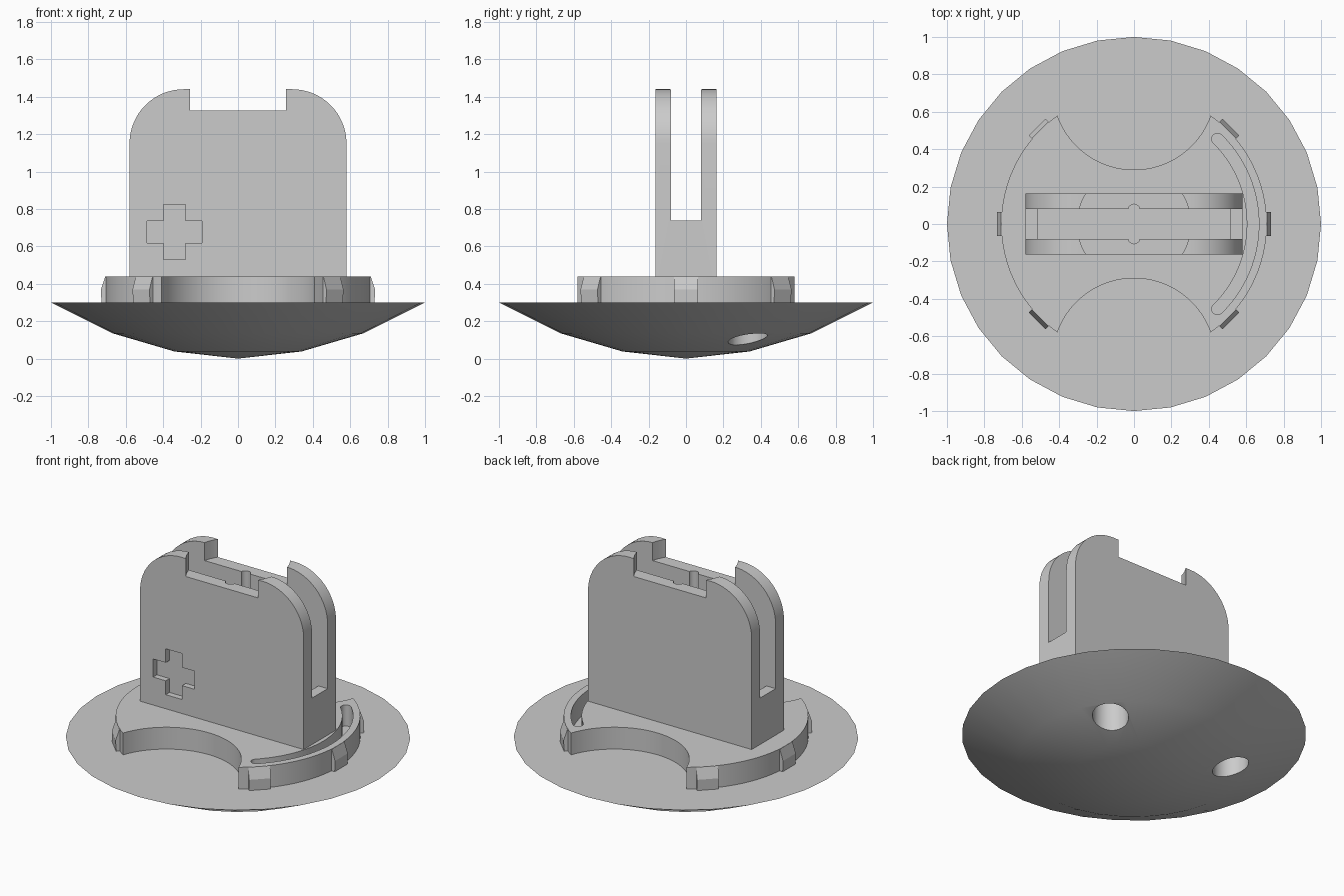
import bpy, bmesh, math
from mathutils import Matrix

if "Cube" in bpy.data.objects:
    bpy.data.objects.remove(bpy.data.objects["Cube"])

grey = bpy.data.materials.new("mid_grey")
grey.diffuse_color = (0.6, 0.6, 0.6, 1)
grey.use_nodes = True
grey.node_tree.nodes["Principled BSDF"].inputs["Base Color"].default_value = grey.diffuse_color


def arc(cx, cy, r, a0, a1, n):
    """Points along an arc, angles in degrees."""
    return [(cx + r * math.cos(math.radians(a0 + (a1 - a0) * i / n)),
             cy + r * math.sin(math.radians(a0 + (a1 - a0) * i / n))) for i in range(n + 1)]


def rect(x0, x1, y0, y1):
    return [(x0, y0), (x1, y0), (x1, y1), (x0, y1)]


def finish(name, bm):
    bmesh.ops.recalc_face_normals(bm, faces=bm.faces)
    mesh = bpy.data.meshes.new(name)
    bm.to_mesh(mesh)
    bm.free()
    obj = bpy.data.objects.new(name, mesh)
    bpy.context.collection.objects.link(obj)
    mesh.materials.append(grey)
    return obj


def prism(name, pts, lo, hi, upright=False, spin=0):
    """Extrude an outline along z, or along y when the outline is upright (x, z)."""
    bm = bmesh.new()
    place = (lambda a, b, t: (a, t, b)) if upright else (lambda a, b, t: (a, b, t))
    face = bm.faces.new([bm.verts.new(place(a, b, lo)) for a, b in pts])
    new = bmesh.ops.extrude_face_region(bm, geom=[face])["geom"]
    step = place(0, 0, hi - lo)
    bmesh.ops.translate(bm, vec=step, verts=[v for v in new if isinstance(v, bmesh.types.BMVert)])
    bm.transform(Matrix.Rotation(spin, 4, 'Z'))
    return finish(name, bm)


def cut(obj, *cutters):
    bpy.context.view_layer.objects.active = obj
    for c in cutters:
        m = obj.modifiers.new("cut", 'BOOLEAN')
        m.object, m.operation, m.solver = c, 'DIFFERENCE', 'EXACT'
        bpy.ops.object.modifier_apply(modifier=m.name)
        bpy.data.objects.remove(c)


def smooth(obj):
    bpy.ops.object.select_all(action='DESELECT')
    obj.select_set(True)
    bpy.context.view_layer.objects.active = obj
    bpy.ops.object.shade_smooth_by_angle(angle=math.radians(30))


# Shallow dish base: rings of 32 sides over a low centre point
bm = bmesh.new()
rings = [[bm.verts.new((x, y, z)) for x, y in arc(0, 0, r, 0, 360, 32)[:-1]]
         for r, z in ((0.34, 0.038), (0.67, 0.135), (1.0, 0.3))]
tip = bm.verts.new((0, 0, 0))
for i in range(32):
    j = (i + 1) % 32
    bm.faces.new((tip, rings[0][j], rings[0][i]))
    for a, b in zip(rings, rings[1:]):
        bm.faces.new((a[i], a[j], b[j], b[i]))
bm.faces.new(rings[-1])
dish = finish("dish_base", bm)

# Two round blind holes in the underside
cut(dish, *[prism("hole_cutter", arc(s * 0.455, 0.33, 0.105, 0, 360, 32)[:-1], -0.1, 0.26)
            for s in (-1, 1)])
smooth(dish)

# Locking plate with a concave bite at front and back
edge = math.degrees(math.atan2(0.58, 0.41))
bite_y, bite_r = 0.725, 0.435
half = math.degrees(math.asin(0.41 / bite_r))
outline = (arc(0, 0, 0.71, -edge, edge, 32)
           + arc(0, bite_y, bite_r, -90 + half, -90 - half, 32)[1:-1]
           + arc(0, 0, 0.71, 180 - edge, 180 + edge, 32)
           + arc(0, -bite_y, bite_r, 90 + half, 90 - half, 32)[1:-1])
plate = prism("locking_plate", outline, 0.298, 0.44)

# Curved round-ended grooves in the plate
for side in (0, 180):
    r, w, a = 0.637, 0.031, 45.5
    ex, ey = r * math.cos(math.radians(a)), r * math.sin(math.radians(a))
    groove = (arc(0, 0, r + w, -a, a, 28) + arc(ex, ey, w, a, a + 180, 8)[1:-1]
              + arc(0, 0, r - w, a, -a, 28) + arc(ex, -ey, w, 180 - a, 360 - a, 8)[1:-1])
    cut(plate, prism("groove_cutter", groove, 0.305, 0.6, spin=math.radians(side)))
smooth(plate)

# Six chamfered grip tabs around the plate
tab = [(0.68, 0.298), (0.73, 0.298), (0.733, 0.37), (0.71, 0.438), (0.68, 0.438)]
for k, ang in enumerate((-45, 0, 45, 135, 180, 225)):
    prism(f"grip_tab_{k + 1}", tab, -0.064, 0.064, upright=True, spin=math.radians(ang))

# Upright block with rounded shoulders
body = [(-0.58, 0.298), (0.58, 0.298)] + arc(0.29, 1.15, 0.29, 0, 90, 16) \
    + arc(-0.29, 1.15, 0.29, 90, 180, 16)
block = prism("slotted_upright", body, -0.163, 0.163, upright=True)

# Lengthwise slot, deeper inner pocket, round top notch and centre channels
cut(block,
    prism("slot_cutter", rect(-0.8, 0.8, -0.079, 0.079), 0.738, 1.6),
    prism("pocket_cutter", rect(-0.515, 0.515, -0.079, 0.079), 0.5, 0.9),
    prism("notch_cutter", arc(0, 0, 0.304, 0, 360, 48)[:-1], 1.325, 1.6),
    *[prism("channel_cutter", arc(0, s * 0.074, 0.032, 0, 360, 16)[:-1], 0.5, 1.6)
      for s in (-1, 1)])

# Sunken cross on the front face
cx, cz, l, s = -0.34, 0.677, 0.147, 0.058
cross = [(-l, -s), (-s, -s), (-s, -l), (s, -l), (s, -s), (l, -s),
         (l, s), (s, s), (s, l), (-s, l), (-s, s), (-l, s)]
cut(block, prism("cross_cutter", [(cx + x, cz + z) for x, z in cross], -0.3, -0.125, upright=True))
smooth(block)
